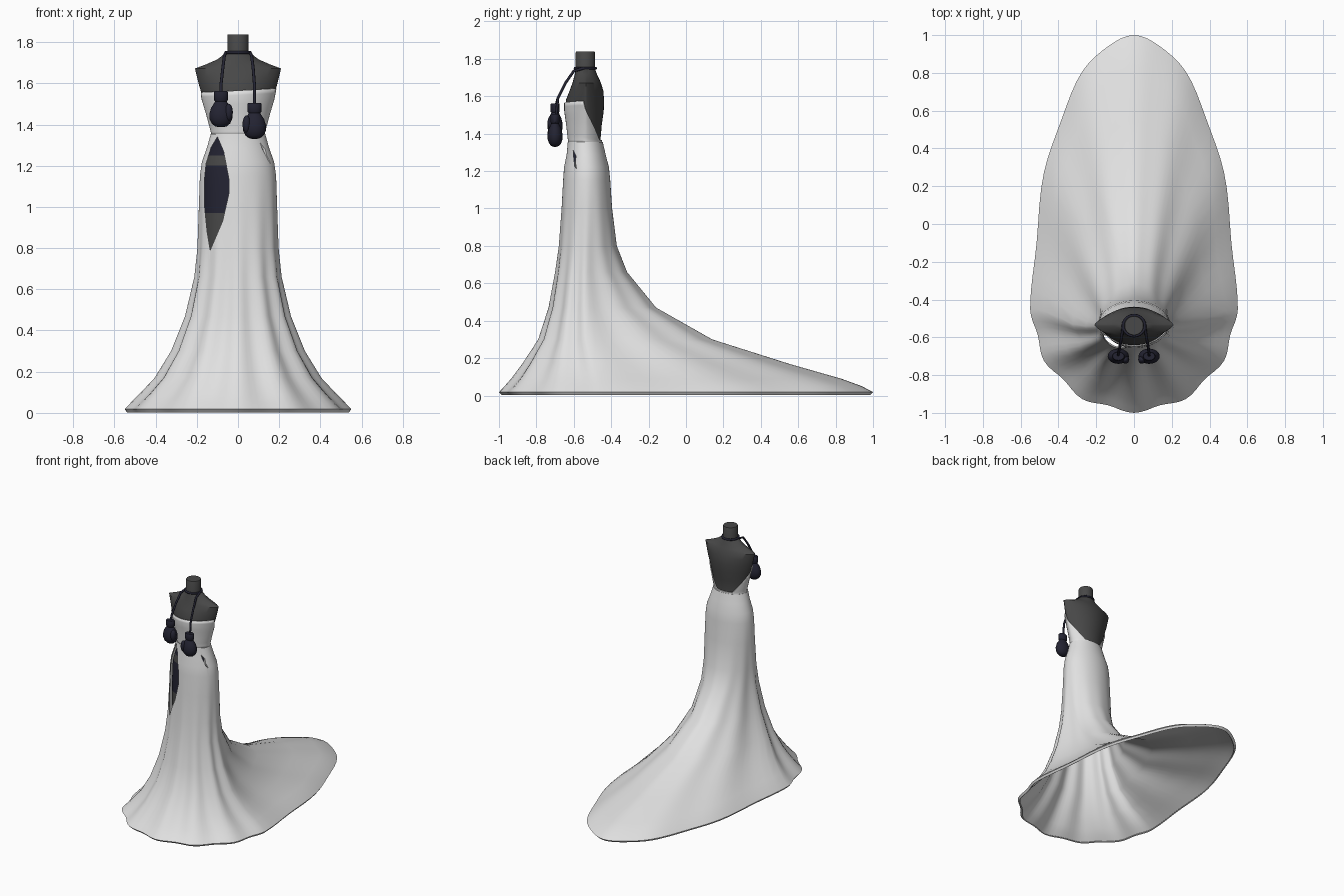
import bpy, bmesh, math
from mathutils import Vector

if "Cube" in bpy.data.objects:
    bpy.data.objects.remove(bpy.data.objects["Cube"])


def material(name, rgb):
    m = bpy.data.materials.new(name)
    m.diffuse_color = (*rgb, 1)
    m.use_nodes = True
    m.node_tree.nodes["Principled BSDF"].inputs["Base Color"].default_value = m.diffuse_color
    return m


WHITE = material("white satin", (0.75, 0.75, 0.75))
GREY = material("charcoal form", (0.065, 0.065, 0.065))
NAVY = material("dark navy", (0.017, 0.017, 0.032))


def finish(name, bm, mats, angle=40):
    bmesh.ops.recalc_face_normals(bm, faces=bm.faces)
    me = bpy.data.meshes.new(name)
    bm.to_mesh(me)
    bm.free()
    ob = bpy.data.objects.new(name, me)
    bpy.context.collection.objects.link(ob)
    for m in mats:
        me.materials.append(m)
    smooth(ob, angle)
    return ob


def smooth(ob, angle=40):
    bpy.ops.object.select_all(action='DESELECT')
    bpy.context.view_layer.objects.active = ob
    ob.select_set(True)
    bpy.ops.object.shade_smooth_by_angle(angle=math.radians(angle))


def loft(rings, caps=True):
    bm = bmesh.new()
    vs = [[bm.verts.new(p) for p in r] for r in rings]
    n = len(vs[0])
    for a, b in zip(vs, vs[1:]):
        for i in range(n):
            j = (i + 1) % n
            bm.faces.new((a[i], a[j], b[j], b[i]))
    if caps:
        bm.faces.new(vs[0])
        bm.faces.new(vs[-1])
    return bm


def apply_modifier(ob, kind, **props):
    m = ob.modifiers.new(kind.lower(), kind)
    for k, v in props.items():
        setattr(m, k, v)
    bpy.ops.object.select_all(action='DESELECT')
    bpy.context.view_layer.objects.active = ob
    ob.select_set(True)
    bpy.ops.object.modifier_apply(modifier=m.name)


# Skirt rings: z, half width, front y, back y, widest y, fold depth, back pinch
SKIRT = [
    (0.003, 0.54, -0.985, 0.985, -0.45, 0.02, 0),
    (0.018, 0.55, -1.00, 1.00, -0.45, 0.02, 0),
    (0.05, 0.52, -0.97, 0.94, -0.45, 0.025, 0),
    (0.09, 0.48, -0.935, 0.83, -0.46, 0.03, 0.03),
    (0.17, 0.405, -0.875, 0.55, -0.49, 0.035, 0.12),
    (0.30, 0.325, -0.79, 0.14, -0.53, 0.04, 0.22),
    (0.47, 0.257, -0.735, -0.16, -0.54, 0.04, 0.25),
    (0.66, 0.212, -0.70, -0.315, -0.54, 0.03, 0.15),
    (0.80, 0.197, -0.68, -0.37, -0.535, 0.015, 0.05),
    (1.00, 0.190, -0.665, -0.395, -0.53, 0.005, 0),
    (1.15, 0.185, -0.657, -0.405, -0.53, 0, 0),
    (1.22, 0.175, -0.652, -0.412, -0.53, 0, 0),
    (1.29, 0.150, -0.638, -0.430, -0.535, 0, 0),
    (1.355, 0.132, -0.632, -0.445, -0.54, 0, 0),
]


def skirt_ring(z, a, front, back, c, fold, pinch, n=96):
    pts = []
    for i in range(n):
        t = 2 * math.pi * i / n
        co, s = math.cos(t), math.sin(t)
        k = 1 + fold * (math.cos(12 * t) - 1) * (1 - 0.8 * max(0, s))
        x = a * co * (1 - pinch * max(0, s))
        y = s * ((back - c) if s > 0 else (c - front))
        pts.append((x * k, c + y * k, z))
    return pts


skirt = finish("skirt_with_train", loft([skirt_ring(*r) for r in SKIRT], False), [WHITE])
apply_modifier(skirt, 'SOLIDIFY', thickness=0.008, offset=-1)


# Openings cut in the skirt: a long front leaf and a small hip slit
def cut(outline, place, lo, hi):
    cutter = finish("opening_cutter", loft([[place(u, z, d) for u, z in outline] for d in (lo, hi)]), [WHITE])
    cutter.hide_render = True
    apply_modifier(skirt, 'BOOLEAN', object=cutter, operation='DIFFERENCE', solver='EXACT')
    bpy.data.objects.remove(cutter)


cut([(-0.10, 1.34), (-0.07, 1.27), (-0.045, 1.14), (-0.043, 1.07), (-0.075, 0.93), (-0.135, 0.79),
     (-0.15, 0.88), (-0.162, 1.0), (-0.163, 1.13), (-0.155, 1.21), (-0.13, 1.29)],
    lambda u, z, d: (u, d, z), -0.85, -0.56)
cut([(-0.603, 1.31), (-0.588, 1.28), (-0.592, 1.25), (-0.585, 1.21), (-0.595, 1.225), (-0.6, 1.27)],
    lambda u, z, d: (d, u, z), 0.05, 0.3)
smooth(skirt)

# Dress form sections: z, half width, front y, back y
TORSO = [
    (0.72, 0.160, -0.655, -0.42), (0.97, 0.168, -0.645, -0.42), (1.14, 0.166, -0.638, -0.425),
    (1.20, 0.160, -0.634, -0.43), (1.25, 0.145, -0.628, -0.44), (1.30, 0.128, -0.620, -0.45),
    (1.36, 0.122, -0.622, -0.458), (1.45, 0.146, -0.632, -0.45), (1.52, 0.167, -0.642, -0.44),
    (1.58, 0.186, -0.642, -0.438), (1.63, 0.199, -0.622, -0.442), (1.672, 0.209, -0.607, -0.455),
    (1.69, 0.160, -0.602, -0.463), (1.715, 0.102, -0.595, -0.475), (1.75, 0.056, -0.588, -0.488),
]


def torso_at(z):
    for p, q in zip(TORSO, TORSO[1:]):
        if z <= q[0]:
            f = (z - p[0]) / (q[0] - p[0])
            return [u + (v - u) * f for u, v in zip(p, q)]
    return TORSO[-1]


def torso_point(z, t, grow=0.0):
    _, a, front, back = torso_at(z)
    c, s = -0.535, math.sin(t)
    # lens section: tips sharpen toward the shoulders
    e = 1 + 0.5 * min(1, max(0, (z - 1.25) / 0.3)) * min(1, max(0, (1.76 - z) / 0.06))
    depth = (back - c if s > 0 else c - front) + grow
    return ((a + grow) * math.cos(t), c + math.copysign(abs(s) ** e, s) * depth, z)


N = 48
ANG = [2 * math.pi * i / N for i in range(N)]
bm = loft([[torso_point(r[0], t) for t in ANG] for r in TORSO])
for f in bm.faces:
    z = f.calc_center_median().z
    if 0.97 < z < 1.20 or 1.25 < z < 1.36:
        f.material_index = 1          # dark under-layer bands
finish("dress_form", bm, [GREY, NAVY])

# Neck post
neck = [[(r * math.cos(t), -0.538 + r * math.sin(t), z) for t in ANG]
        for r, z in ((0.052, 1.70), (0.052, 1.832), (0.049, 1.838))]
finish("neck", loft(neck), [GREY])


# Strapless bodice with a low open back
def bodice_top(t):
    x, y, _ = torso_point(1.5, t)
    if y < -0.55:
        return 1.565 + 0.06 * x
    return max(1.365, 1.555 - (y + 0.55) * 2.1)


rows = 10
rings = [[torso_point(1.345 + (bodice_top(t) - 1.345) * r / rows, t, 0.009) for t in ANG]
         for r in range(rows + 1)]
bodice = finish("bodice", loft(rings, False), [WHITE])
apply_modifier(bodice, 'SOLIDIFY', thickness=0.006, offset=-1)

# Boxing gloves: lathed cuff and fist plus a thumb
PROFILE = [(0.030, 0.105), (0.034, 0.10), (0.034, 0.062), (0.028, 0.055), (0.034, 0.045), (0.047, 0.025),
           (0.056, -0.005), (0.055, -0.03), (0.045, -0.052), (0.028, -0.066), (0.010, -0.07)]


def glove(name, x, z, side):
    c = Vector((x, -0.70, z))
    rings = [[c + Vector((r * math.cos(t), 0.72 * r * math.sin(t), h)) for t in ANG[::2]] for r, h in PROFILE]
    bm = loft(rings)
    thumb = bmesh.ops.create_uvsphere(bm, u_segments=16, v_segments=10, radius=1)['verts']
    for v in thumb:
        v.co = c + Vector((side * 0.038 + v.co.x * 0.02, -0.018 + v.co.y * 0.022, 0.002 + v.co.z * 0.042))
    finish(name, bm, [NAVY])


glove("left_glove", -0.083, 1.457, 1)
glove("right_glove", 0.08, 1.40, -1)


# Cords from the neck down to each glove
def cord(name, pts, closed=False):
    cu = bpy.data.curves.new(name, 'CURVE')
    cu.dimensions = '3D'
    cu.bevel_depth = 0.0075
    cu.bevel_resolution = 2
    sp = cu.splines.new('POLY')
    sp.points.add(len(pts) - 1)
    for p, q in zip(sp.points, pts):
        p.co = (*q, 1)
    sp.use_cyclic_u = closed
    cu.materials.append(NAVY)
    bpy.context.collection.objects.link(bpy.data.objects.new(name, cu))


cord("neck_cord", [(0.058 * math.cos(t), -0.538 + 0.055 * math.sin(t), 1.75) for t in ANG[::2]], True)
for name, s, x, z in (("left_cord", -1, 0.083, 1.55), ("right_cord", 1, 0.08, 1.49)):
    cord(name, [(s * 0.058, -0.545, 1.75), (s * 0.066, -0.60, 1.735), (s * 0.074, -0.645, 1.67),
                (s * x, -0.685, 1.59), (s * x, -0.695, z)])
